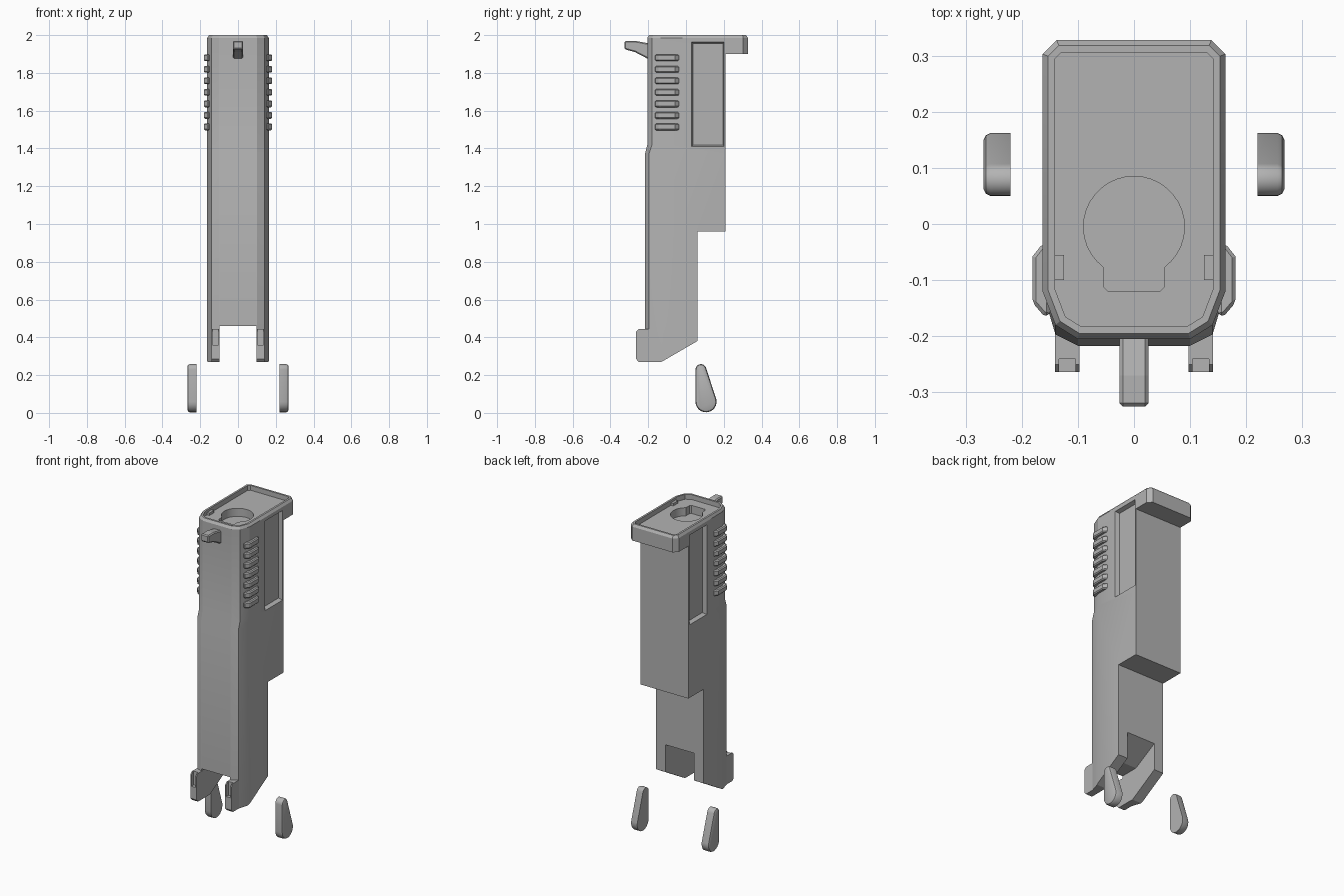
import bpy, bmesh, math
from mathutils import Vector

cube = bpy.data.objects.get("Cube")
if cube:
    bpy.data.objects.remove(cube, do_unlink=True)

grey = bpy.data.materials.new("mid_grey")
grey.use_nodes = True
grey.diffuse_color = (0.45, 0.45, 0.45, 1)
grey.node_tree.nodes["Principled BSDF"].inputs["Base Color"].default_value = (0.45, 0.45, 0.45, 1)


def loft(name, rings):
    """Skin a stack of equal-length rings and cap both ends."""
    bm = bmesh.new()
    loops = [[bm.verts.new(p) for p in ring] for ring in rings]
    n = len(loops[0])
    for a, b in zip(loops, loops[1:]):
        for i in range(n):
            j = (i + 1) % n
            bm.faces.new((a[i], a[j], b[j], b[i]))
    bm.faces.new(loops[0])
    bm.faces.new(loops[-1])
    bmesh.ops.recalc_face_normals(bm, faces=bm.faces)
    mesh = bpy.data.meshes.new(name)
    bm.to_mesh(mesh)
    bm.free()
    mesh.materials.append(grey)
    obj = bpy.data.objects.new(name, mesh)
    bpy.context.collection.objects.link(obj)
    return obj


def prism_x(name, profile, x0, x1):
    return loft(name, [[(x, y, z) for y, z in profile] for x in (x0, x1)])


def prism_z(name, outline, z0, z1):
    return loft(name, [[(x, y, z) for x, y in outline] for z in (z0, z1)])


def box(name, x0, x1, y0, y1, z0, z1):
    return prism_z(name, [(x0, y0), (x1, y0), (x1, y1), (x0, y1)], z0, z1)


def apply_modifier(obj, mod):
    bpy.context.view_layer.objects.active = obj
    bpy.ops.object.modifier_apply(modifier=mod.name)


def cut(obj, cutter):
    mod = obj.modifiers.new("cut", 'BOOLEAN')
    mod.operation = 'DIFFERENCE'
    mod.solver = 'EXACT'
    mod.object = cutter
    apply_modifier(obj, mod)
    bpy.data.objects.remove(cutter, do_unlink=True)


def bevel(obj, width, segments=1):
    mod = obj.modifiers.new("bevel", 'BEVEL')
    mod.width = width
    mod.segments = segments
    mod.limit_method = 'ANGLE'
    mod.angle_limit = math.radians(40)
    apply_modifier(obj, mod)


def smooth(obj, degrees):
    bpy.ops.object.select_all(action='DESELECT')
    obj.select_set(True)
    bpy.context.view_layer.objects.active = obj
    bpy.ops.object.shade_smooth_by_angle(angle=math.radians(degrees))


def mirrored(half):
    return half + [(-x, y) for x, y in reversed(half)]


def shrink(points, d):
    """Offset a convex, counter-clockwise outline inwards."""
    out = []
    for i, p in enumerate(points):
        p = Vector(p)
        e1 = (p - Vector(points[i - 1])).normalized()
        e2 = (Vector(points[(i + 1) % len(points)]) - p).normalized()
        n1, n2 = Vector((-e1.y, e1.x)), Vector((-e2.y, e2.x))
        out.append(tuple(p + (n1 + n2) * d / (1 + n1.dot(n2))))
    return out


# Main body: plan outline lofted upwards, with a chamfered top edge
upper = mirrored([(0.10, -0.205), (0.14, -0.18), (0.163, -0.12), (0.163, 0.303), (0.138, 0.328)])
lower = mirrored([(0.10, -0.217), (0.14, -0.197), (0.163, -0.12), (0.163, 0.303), (0.138, 0.328)])
levels = [(lower, 0.27), (lower, 1.37), (upper, 1.42), (upper, 1.985), (shrink(upper, 0.01), 2.0)]
body = loft("body", [[(x, y, z) for x, y in ring] for ring, z in levels])

# Stepped back below the rear lip, and the sloped foot
cut(body, prism_x("back_cutter", [(0.21, 1.9), (0.21, 0.96), (0.06, 0.96), (0.06, 0.38),
                                  (-0.147, 0.26), (-0.147, 0.1), (0.5, 0.1), (0.5, 1.9)], -0.5, 0.5))
# Slot between the legs
cut(body, prism_x("slot_cutter", [(-0.4, 0.46), (-0.1, 0.46), (0.1, 0.57), (0.1, 0.1), (-0.4, 0.1)],
                  -0.098, 0.098))
# Side recesses with sloped walls
for s in (-1, 1):
    rings = []
    for x, d in ((0.17, 0), (0.138, 0.01)):
        rings.append([(s * x, y, z) for y, z in ((0.028 + d, 1.408 + d), (0.202 - d / 2, 1.408 + d),
                                                 (0.202 - d / 2, 1.965 - d), (0.028 + d, 1.965 - d))])
    cut(body, loft("recess_cutter", rings))
# Tray in the top, then the keyhole socket
cut(body, prism_z("tray_cutter", shrink(upper, 0.022), 1.97, 2.1))
arc = [math.radians(-53 + i * 286 / 28) for i in range(29)]
keyhole = [(0.09 * math.cos(a), -0.005 + 0.09 * math.sin(a)) for a in arc]
keyhole += [(-0.054, -0.112), (-0.046, -0.12), (0.046, -0.12), (0.054, -0.112)]
cut(body, prism_z("socket_cutter", keyhole, 1.92, 2.1))
smooth(body, 20)

# Front catch
catch = prism_x("front_catch", [(-0.325, 1.97), (-0.325, 1.925), (-0.27, 1.91), (-0.19, 1.868),
                                (-0.19, 1.955), (-0.27, 1.97)], -0.026, 0.026)
bevel(catch, 0.006)

# Teardrop outline shared by both loose side pieces
drop = []
for cy, cz, r, a0, a1 in ((0.106, 0.06, 0.056, 180, 372), (0.079, 0.226, 0.029, 12, 180)):
    for i in range(13):
        a = math.radians(a0 + (a1 - a0) * i / 12)
        drop.append((cy + r * math.cos(a), cz + r * math.sin(a) - 0.004 * (r > 0.05) + 0.003))

for s, side in ((1, "left"), (-1, "right")):
    # Grip ribs
    for i in range(7):
        z = 1.88 - i * 0.061
        rib = prism_z(f"{side}_grip_rib_{i + 1}",
                      [(s * x, y) for x, y in ((0.15, -0.165), (0.162, -0.162), (0.181, -0.14),
                                               (0.181, -0.058), (0.163, -0.035), (0.15, -0.035))],
                      z - 0.018, z + 0.018)
        bevel(rib, 0.006)
    # Hooked toe with a notch in its front
    toe = prism_x(f"{side}_toe", [(-0.264, 0.285), (-0.25, 0.27), (-0.15, 0.27), (-0.15, 0.44),
                                  (-0.2, 0.445), (-0.25, 0.445), (-0.264, 0.43)],
                  min(s * 0.097, s * 0.141), max(s * 0.097, s * 0.141))
    cut(toe, box("notch_cutter", *sorted((s * 0.104, s * 0.134)), -0.3, -0.241, 0.36, 0.5))
    # Small tab inside the top tray
    box(f"{side}_tray_tab", *sorted((s * 0.125, s * 0.15)), -0.1, -0.055, 1.96, 1.985)
    # Loose teardrop lever, rounded on the outer side
    rings = []
    for x, d in ((0.22, 0), (0.256, 0), (0.264, 0.004), (0.268, 0.012)):
        rings.append([(s * x, y, z) for y, z in shrink(drop, d)])
    lever = loft(f"{side}_lever", rings)
    smooth(lever, 35)
